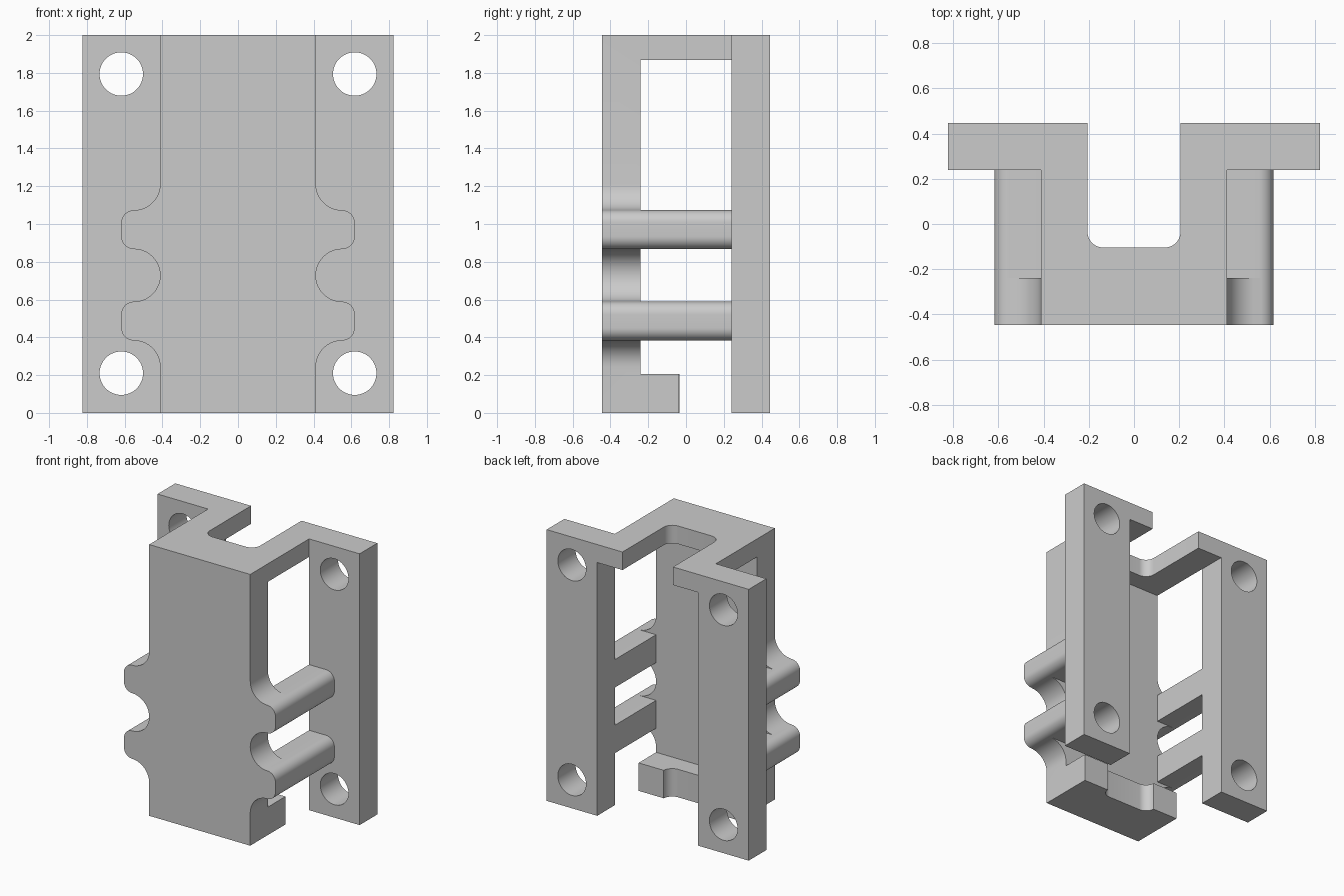
import bpy, bmesh
from math import cos, sin, radians, pi

if "Cube" in bpy.data.objects:
    bpy.data.objects.remove(bpy.data.objects["Cube"], do_unlink=True)

U = 0.206            # wall thickness, the module of the whole part
H = 2.0              # height
Y = 0.446            # half depth
R = 0.139            # scallop radius
C = U - R            # rung corner radius
RUNGS = (0.383, 0.383 + U + 2 * R)

grey = bpy.data.materials.new("plain_grey")
grey.use_nodes = True
grey.diffuse_color = (0.6, 0.6, 0.6, 1)
grey.node_tree.nodes["Principled BSDF"].inputs["Base Color"].default_value = (0.6, 0.6, 0.6, 1)


def arc(cx, cy, r, start, end, n=10):
    steps = [radians(start + (end - start) * i / n) for i in range(n + 1)]
    return [(cx + r * cos(a), cy + r * sin(a)) for a in steps]


def mirrored(points):
    """Close an open half outline with its mirror image."""
    return points + [(-x, y) for x, y in reversed(points)]


def prism(name, outline, axis, low, high):
    """Extrude an outline along y (outline in x, z) or z (outline in x, y)."""
    clean = []
    for p in outline:
        if not clean or abs(p[0] - clean[-1][0]) + abs(p[1] - clean[-1][1]) > 1e-5:
            clean.append(p)
    bm = bmesh.new()
    verts = [bm.verts.new((a, low, b) if axis == "y" else (a, b, low)) for a, b in clean]
    face = bm.faces.new(verts)
    new = bmesh.ops.extrude_face_region(bm, geom=[face])["geom"]
    shift = (0, high - low, 0) if axis == "y" else (0, 0, high - low)
    bmesh.ops.translate(bm, vec=shift, verts=[v for v in new if isinstance(v, bmesh.types.BMVert)])
    bmesh.ops.recalc_face_normals(bm, faces=bm.faces[:])
    mesh = bpy.data.meshes.new(name)
    bm.to_mesh(mesh)
    bm.free()
    mesh.materials.append(grey)
    obj = bpy.data.objects.new(name, mesh)
    bpy.context.collection.objects.link(obj)
    return obj


def rectangle(x0, x1, y0, y1):
    return [(x0, y0), (x1, y0), (x1, y1), (x0, y1)]


def rung_edge(z):
    return arc(3 * U - C, z + C, C, -90, 0) + arc(3 * U - C, z + U - C, C, 0, 90)


def u_outline(back):
    """Block from the front to the given depth, with a rounded slot behind."""
    slot = arc(U - 0.07, -0.034, 0.07, 0, -90)
    return mirrored([(2 * U, -Y), (2 * U, back), (U, back)] + slot)


def u_block(name, back, low, high):
    pts = u_outline(back)
    half = len(pts) // 2
    # walk the right side outward-in, then the left side inward-out
    return prism(name, pts[:half] + pts[half:], "z", low, high)


# Front plate with scalloped ears
edge = [(2 * U, 0)]
for z in RUNGS:
    edge += arc(2 * U + R, z - R, R, 180, 90) + rung_edge(z)
    edge += arc(2 * U + R, z + U + R, R, 270, 180)
edge.append((2 * U, H))
body = prism("mounting_bracket", mirrored(edge), "y", -Y, U - Y)

# Top bridge and bottom foot, both slotted at the back
parts = [u_block("top_bridge", Y, 1.867, H), u_block("bottom_foot", -0.036, 0, U)]

# Rear flanges and the rungs that reach them
cutters = []
for side, s in (("left", 1), ("right", -1)):
    parts.append(prism(side + "_flange", rectangle(2 * U * s, 4 * U * s, 0, H), "y", Y - U, Y))
    for z in RUNGS:
        rung = [(2 * U, z)] + rung_edge(z) + [(2 * U, z + U)]
        parts.append(prism(side + "_rung", [(s * a, b) for a, b in rung], "y", U - Y, Y - U))
    # Screw holes
    for z in (0.21, H - 0.206):
        cutters.append(prism("hole_cutter", arc(3 * U * s, z, 0.115, 0, 360 - 7.5, 47), "y", 0, 1))

# Fuse the parts into one solid and drill the holes
for operation, group in (("UNION", parts), ("DIFFERENCE", cutters)):
    for part in group:
        part.hide_render = True
        mod = body.modifiers.new(part.name, "BOOLEAN")
        mod.operation, mod.solver, mod.object = operation, "EXACT", part
depsgraph = bpy.context.evaluated_depsgraph_get()
solid = bpy.data.meshes.new_from_object(body.evaluated_get(depsgraph))
body.modifiers.clear()
body.data = solid
for part in parts + cutters:
    bpy.data.objects.remove(part, do_unlink=True)

# Tidy coplanar faces and keep hard edges crisp
bm = bmesh.new()
bm.from_mesh(solid)
bmesh.ops.remove_doubles(bm, verts=bm.verts[:], dist=1e-5)
bmesh.ops.dissolve_limit(bm, angle_limit=pi / 360, verts=bm.verts[:], edges=bm.edges[:])
bm.to_mesh(solid)
bm.free()
for obj in bpy.context.selected_objects:
    obj.select_set(False)
body.select_set(True)
bpy.context.view_layer.objects.active = body
bpy.ops.object.shade_smooth_by_angle(angle=radians(30))
